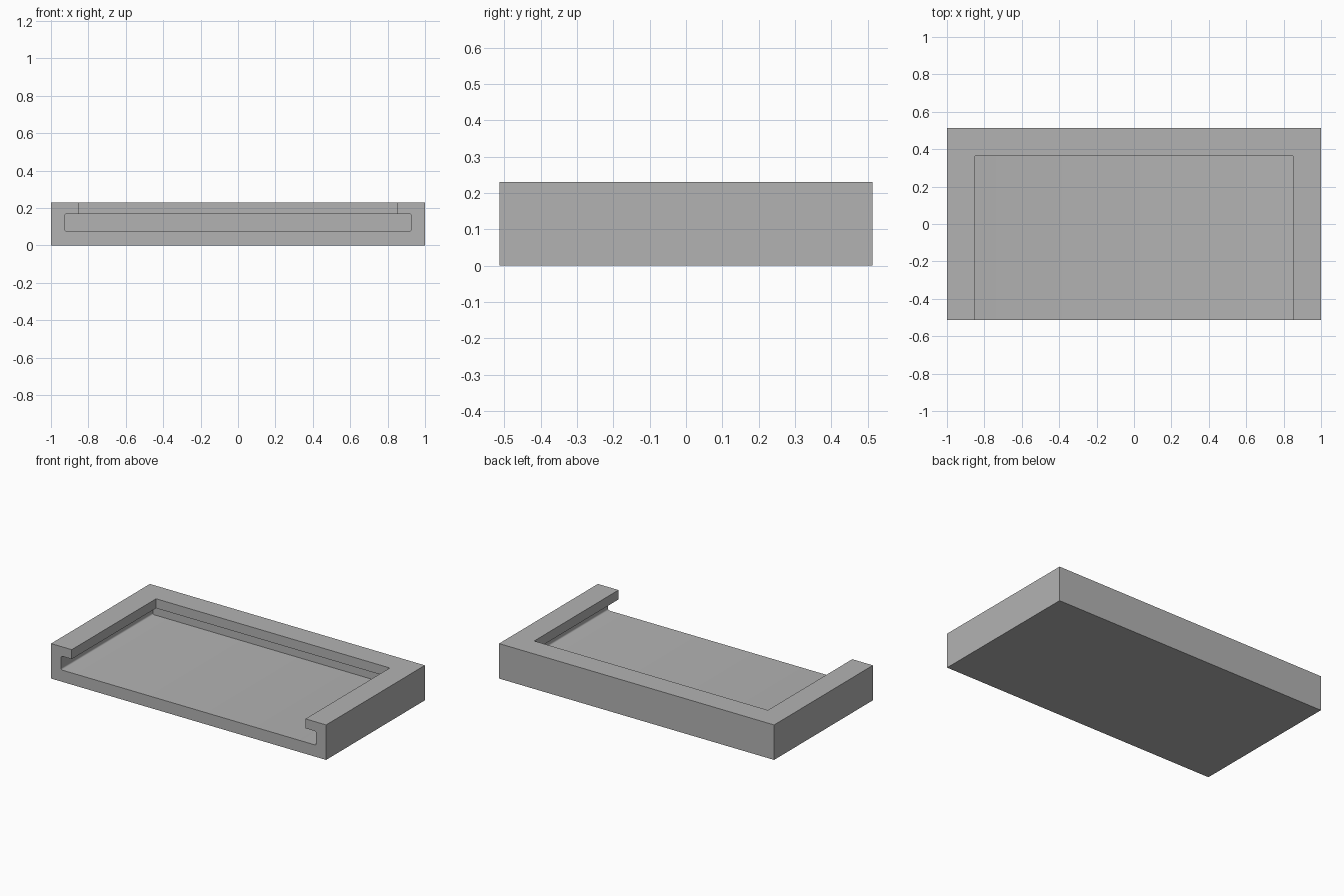
import bpy
import bmesh

if "Cube" in bpy.data.objects:
    bpy.data.objects.remove(bpy.data.objects["Cube"], do_unlink=True)

HALF_WIDTH, HALF_DEPTH, HEIGHT = 1.0, 0.513, 0.23
WALL, LIP = 0.073, 0.15            # distance from the outside to slot and opening
FLOOR, LIP_UNDERSIDE = 0.077, 0.168
FRONT = -HALF_DEPTH - 0.1          # cutters run out through the open front

grey = bpy.data.materials.new("plain grey")
grey.use_nodes = True
grey.diffuse_color = (0.45, 0.45, 0.45, 1)
grey.node_tree.nodes["Principled BSDF"].inputs["Base Color"].default_value = grey.diffuse_color


def box(name, half_x, y0, y1, z0, z1, rounding=0):
    """Box centred on x, with its front-to-back edges optionally rounded."""
    bm = bmesh.new()
    bmesh.ops.create_cube(bm, size=1)
    for v in bm.verts:
        v.co = (v.co.x * 2 * half_x,
                (y0 + y1) / 2 + v.co.y * (y1 - y0),
                (z0 + z1) / 2 + v.co.z * (z1 - z0))
    if rounding:
        edges = [e for e in bm.edges
                 if abs(e.verts[0].co.y - e.verts[1].co.y) > 0.5 * (y1 - y0)]
        bmesh.ops.bevel(bm, geom=edges, offset=rounding, segments=4,
                        profile=0.5, affect='EDGES')
    mesh = bpy.data.meshes.new(name)
    bm.to_mesh(mesh)
    bm.free()
    mesh.materials.append(grey)
    obj = bpy.data.objects.new(name, mesh)
    bpy.context.collection.objects.link(obj)
    return obj


# Solid block for the tray
tray = box("tray", HALF_WIDTH, -HALF_DEPTH, HALF_DEPTH, 0, HEIGHT)

# Sliding slot under the lip, and the narrower opening above it
cutters = [
    box("slot_cutter", HALF_WIDTH - WALL, FRONT, HALF_DEPTH - WALL,
        FLOOR, LIP_UNDERSIDE, rounding=0.01),
    box("opening_cutter", HALF_WIDTH - LIP, FRONT, HALF_DEPTH - LIP,
        (FLOOR + LIP_UNDERSIDE) / 2, HEIGHT + 0.1),
]
for cutter in cutters:
    cutter.hide_render = True
    cut = tray.modifiers.new(cutter.name, 'BOOLEAN')
    cut.operation = 'DIFFERENCE'
    cut.solver = 'EXACT'
    cut.object = cutter

# Bake the cuts into the tray and drop the cutters
bpy.context.view_layer.update()
evaluated = tray.evaluated_get(bpy.context.evaluated_depsgraph_get())
carved = bpy.data.meshes.new_from_object(evaluated)
tray.modifiers.clear()
tray.data = carved
for cutter in cutters:
    bpy.data.objects.remove(cutter, do_unlink=True)

# Smooth only the small slot fillets
bpy.ops.object.select_all(action='DESELECT')
tray.select_set(True)
bpy.context.view_layer.objects.active = tray
bpy.ops.object.shade_smooth_by_angle()
